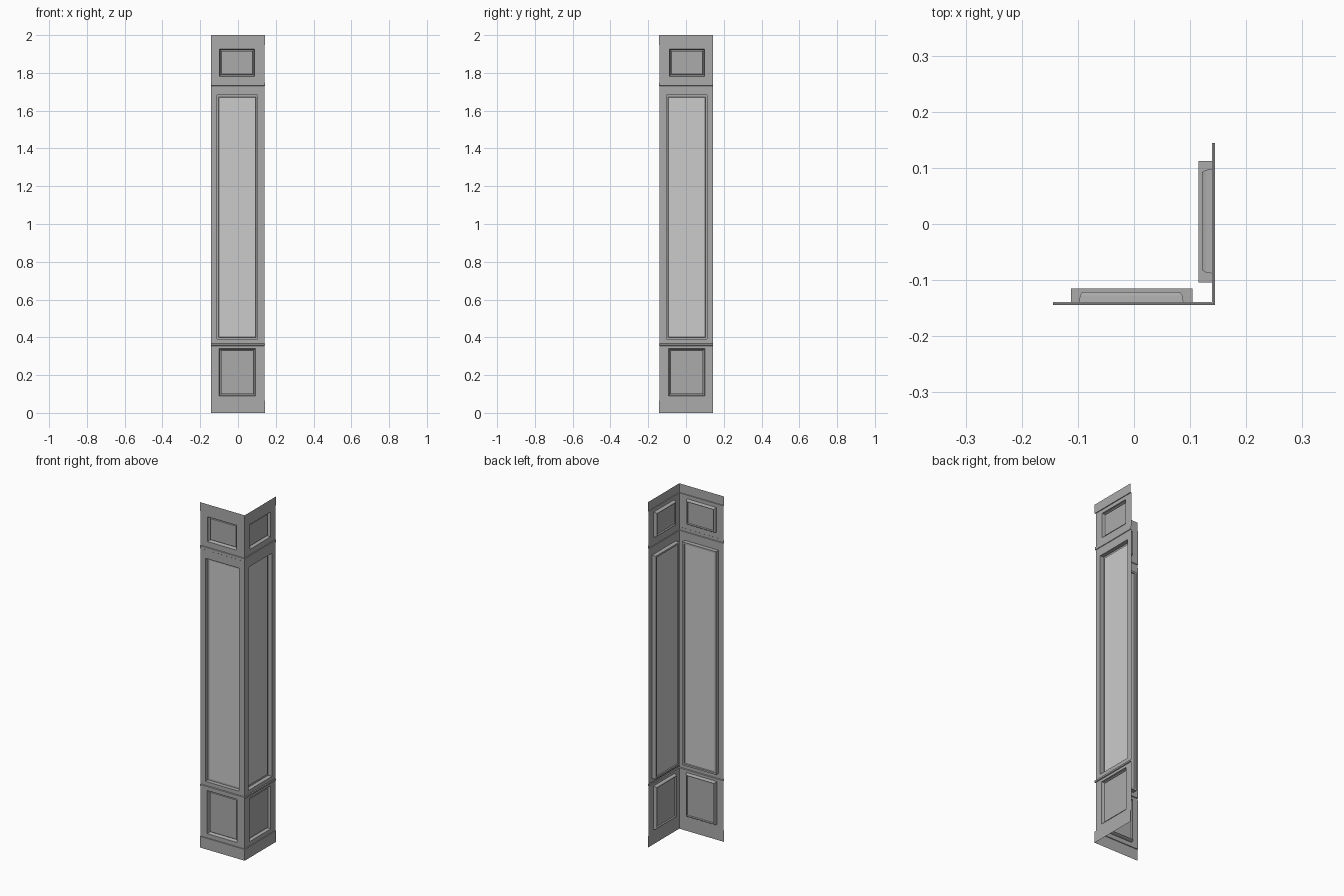
import bpy, bmesh

if "Cube" in bpy.data.objects:
    bpy.data.objects.remove(bpy.data.objects["Cube"])

FACE = 0.139      # distance of the flat wall face from the centre
END = -0.144      # free edge of each wall

# Wall profile: (height, outward offset)
PROFILE = [(0, .004), (.065, .004), (.066, 0), (.355, 0), (.357, .005), (.366, .005),
           (.368, 0), (1.73, 0), (1.732, .003), (1.748, .003), (1.75, 0),
           (1.947, 0), (1.948, .004), (2.0, .004)]

# Panels: name, (u0, u1, z0, z1), steps of (inset, depth)
SMALL = [(0, 0), (.002, -.012), (.006, -.018), (.009, -.018), (.011, -.01)]
TALL = [(0, 0), (0, -.024), (.010, -.024), (.012, -.019)]
PANELS = [("lower_panel", (-.100, .092, .09, .34), SMALL),
          ("tall_panel", (-.112, .104, .39, 1.682), TALL),
          ("upper_panel", (-.098, .088, 1.782, 1.926), SMALL)]


def material(name, grey):
    mat = bpy.data.materials.new(name)
    mat.diffuse_color = (grey, grey, grey, 1)
    mat.use_nodes = True
    mat.node_tree.nodes["Principled BSDF"].inputs["Base Color"].default_value = mat.diffuse_color
    return mat


DARK = material("dark_grey", 0.41)
LIGHT = material("mid_grey", 0.56)


def front(u, z, d):
    return (u, -(FACE + d), z)


def right(u, z, d):
    return (FACE + d, -u, z)


def finish(name, bm, flip):
    bmesh.ops.remove_doubles(bm, verts=bm.verts, dist=1e-5)
    if flip:
        bmesh.ops.reverse_faces(bm, faces=bm.faces)
    mesh = bpy.data.meshes.new(name)
    mesh.materials.append(DARK)
    mesh.materials.append(LIGHT)
    bm.to_mesh(mesh)
    bm.free()
    bpy.context.collection.objects.link(bpy.data.objects.new(name, mesh))


def casing(side, place, flip):
    # Profiled sheet with a mitred corner and openings for the panels
    bm = bmesh.new()

    def quad(a, b, c, d):
        bm.faces.new([bm.verts.new(place(*p)) for p in (a, b, c, d)])

    def flat(u0, u1, z0, z1):
        quad((u0, z0, 0), (u1, z0, 0), (u1, z1, 0), (u0, z1, 0))

    for (z0, d0), (z1, d1) in zip(PROFILE, PROFILE[1:]):
        hole = next((r for _, r, _ in PANELS if z0 < r[2] and r[3] < z1), None)
        if hole:
            a, b, lo, hi = hole
            flat(END, FACE, z0, lo)
            flat(END, a, lo, hi)
            flat(b, FACE, lo, hi)
            flat(END, FACE, hi, z1)
        else:
            quad((END, z0, d0), (FACE + d0, z0, d0), (FACE + d1, z1, d1), (END, z1, d1))
    finish(side + "_casing", bm, flip)


def panel(name, rect, steps, place, flip):
    # Recessed panel made of nested rectangular loops
    bm = bmesh.new()
    u0, u1, z0, z1 = rect
    prev = None
    for i, d in steps:
        corners = [(u0 + i, z0 + i), (u1 - i, z0 + i), (u1 - i, z1 - i), (u0 + i, z1 - i)]
        loop = [bm.verts.new(place(u, z, d)) for u, z in corners]
        if prev:
            for k in range(4):
                j = (k + 1) % 4
                bm.faces.new((prev[k], prev[j], loop[j], loop[k]))
        prev = loop
    # Centre field, lighter on the tall panels
    field = bm.faces.new(prev)
    field.material_index = 1 if steps is TALL else 0
    finish(name, bm, flip)


for side, place, flip in (("front", front, False), ("right", right, True)):
    casing(side, place, flip)
    for name, rect, steps in PANELS:
        panel(side + "_" + name, rect, steps, place, flip)
